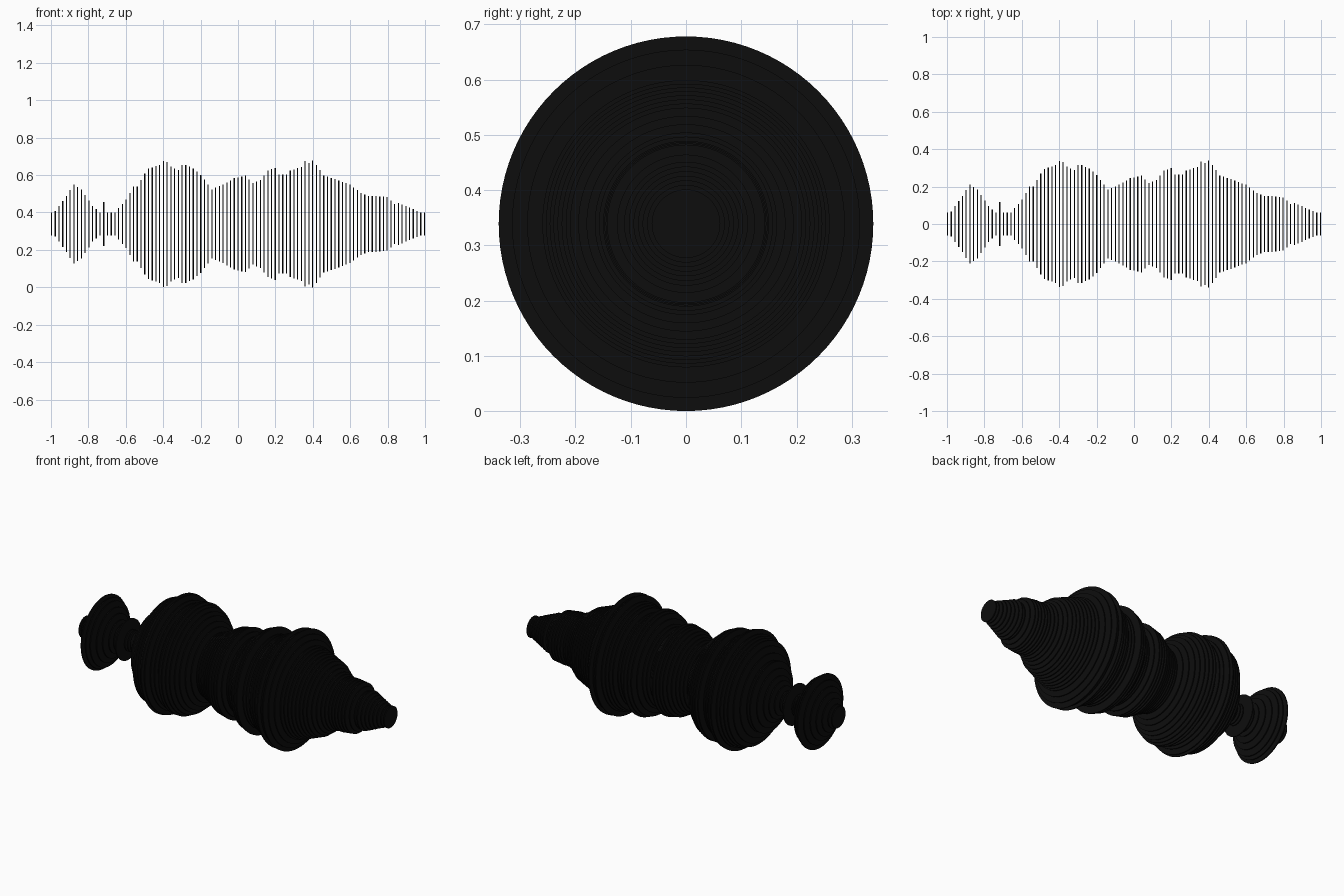
import bpy, bmesh
from math import radians
from mathutils import Matrix

if "Cube" in bpy.data.objects:
    bpy.data.objects.remove(bpy.data.objects["Cube"], do_unlink=True)

DISC_COUNT = 101
THICKNESS = 0.006
CENTRE_Z = 0.339
SPACING = (2 - THICKNESS) / (DISC_COUNT - 1)

# Swelling profile along the row: (disc index, radius), linear in between
PROFILE = [
    (0, .062), (1, .068), (4, .15), (6, .212), (8, .185), (11, .095), (13, .062),
    (14, .118), (15, .062), (17, .062), (20, .13), (22, .2), (23, .2), (25, .27),
    (26, .295), (29, .315), (30, .337), (31, .332), (32, .307), (34, .288),
    (35, .315), (36, .315), (38, .297), (40, .262), (43, .185), (46, .21),
    (49, .245), (52, .258), (54, .218), (56, .235), (58, .285), (60, .3),
    (61, .265), (63, .265), (64, .285), (67, .305), (68, .335), (69, .325),
    (70, .339), (71, .315), (73, .26), (76, .24), (80, .21), (83, .165),
    (85, .15), (87, .15), (90, .143), (92, .107), (93, .112), (95, .095),
    (99, .062), (100, .062),
]

# Near-black finish
black = bpy.data.materials.new("matte black")
black.use_nodes = True
colour = (0.004, 0.004, 0.004, 1)
black.diffuse_color = colour
black.node_tree.nodes["Principled BSDF"].inputs["Base Color"].default_value = colour


def radius_at(index):
    for (a, ra), (b, rb) in zip(PROFILE, PROFILE[1:]):
        if a <= index <= b:
            return ra + (rb - ra) * (index - a) / (b - a)


# Row of separate thin discs facing along x
bm = bmesh.new()
turn = Matrix.Rotation(radians(90), 4, 'Y')
for i in range(DISC_COUNT):
    x = (i - (DISC_COUNT - 1) / 2) * SPACING
    r = radius_at(i)
    bmesh.ops.create_cone(bm, cap_ends=True, segments=96, radius1=r, radius2=r,
                          depth=THICKNESS,
                          matrix=Matrix.Translation((x, 0, CENTRE_Z)) @ turn)

mesh = bpy.data.meshes.new("waveform_discs")
bm.to_mesh(mesh)
bm.free()
mesh.materials.append(black)
discs = bpy.data.objects.new("waveform_discs", mesh)
bpy.context.collection.objects.link(discs)

# Smooth rims, sharp disc edges
bpy.ops.object.select_all(action='DESELECT')
discs.select_set(True)
bpy.context.view_layer.objects.active = discs
bpy.ops.object.shade_smooth_by_angle(angle=radians(30))
